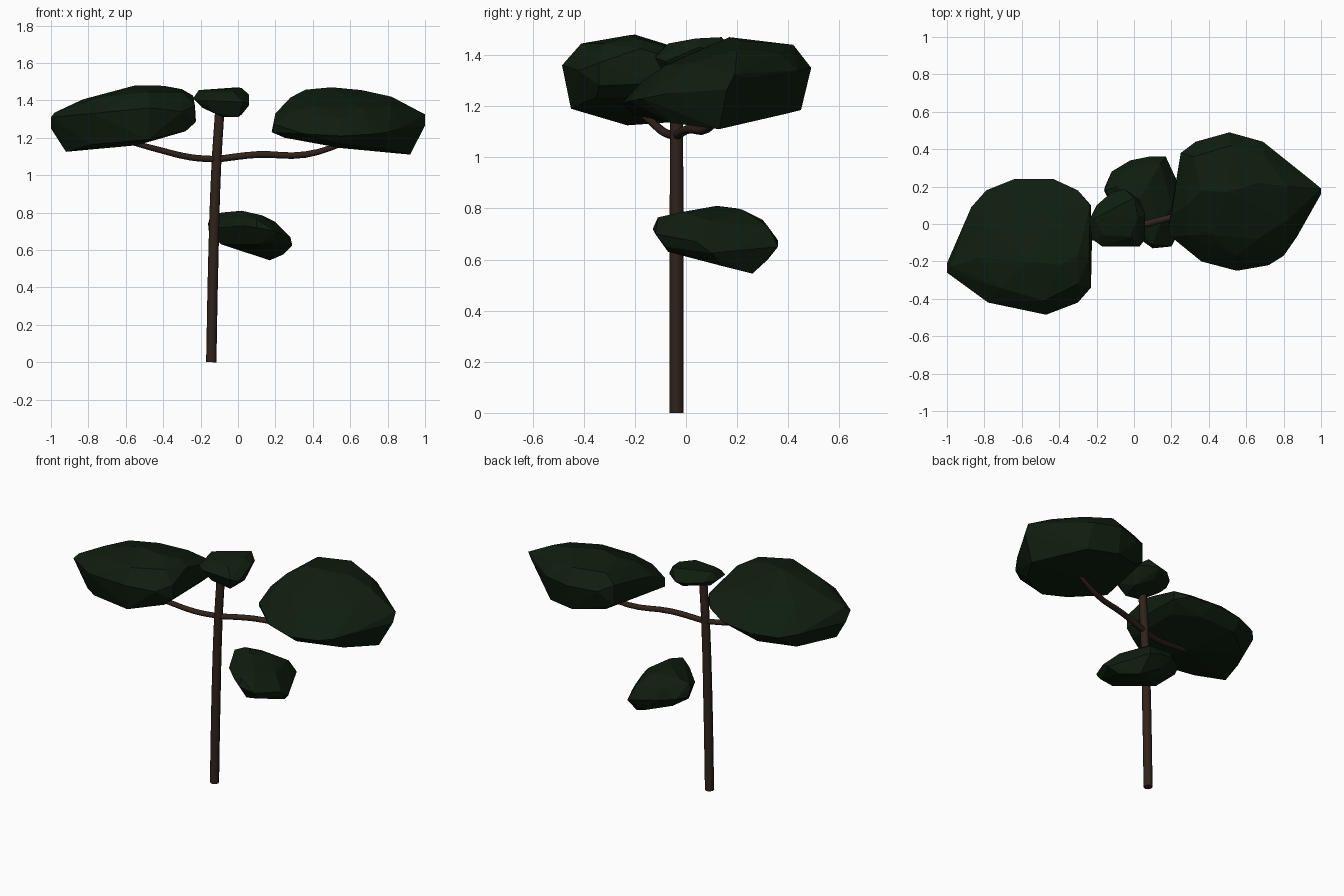
import bpy, bmesh

def material(name, rgb):
    m = bpy.data.materials.new(name)
    m.diffuse_color = (*rgb, 1)
    return m

LEAF = material("dark_leaf", (0.0045, 0.0125, 0.0045))
BARK = material("bark", (0.030, 0.017, 0.011))

def limb(name, path):
    """Round tube along (x, y, z, radius) points."""
    cu = bpy.data.curves.new(name, 'CURVE')
    cu.dimensions = '3D'
    cu.bevel_depth = 1
    cu.bevel_resolution = 2
    cu.use_fill_caps = True
    cu.resolution_u = 4
    sp = cu.splines.new('BEZIER')
    sp.bezier_points.add(len(path) - 1)
    for p, (x, y, z, r) in zip(sp.bezier_points, path):
        p.co, p.radius = (x, y, z), r
        p.handle_left_type = p.handle_right_type = 'AUTO'
    ob = bpy.data.objects.new(name, cu)
    cu.materials.append(BARK)
    bpy.context.collection.objects.link(ob)

def foliage(name, rim, top, bottom):
    """Faceted leaf clump: hull round rim, top and bottom points."""
    bm = bmesh.new()
    for co in rim + top + bottom:
        bm.verts.new(co)
    bmesh.ops.convex_hull(bm, input=bm.verts)
    junk = [v for v in bm.verts if not v.link_faces]
    bmesh.ops.delete(bm, geom=junk, context='VERTS')
    bmesh.ops.recalc_face_normals(bm, faces=bm.faces)
    me = bpy.data.meshes.new(name)
    bm.to_mesh(me)
    bm.free()
    me.materials.append(LEAF)
    bpy.context.collection.objects.link(bpy.data.objects.new(name, me))

# Trunk and the two side branches
limb("trunk", [(-.143, -.037, 0, .0275), (-.132, -.037, .55, .0275),
               (-.116, -.037, 1.05, .026), (-.098, -.037, 1.34, .025)])
limb("left_branch", [(-.115, -.037, 1.085, .017), (-.25, -.08, 1.095, .017),
                     (-.42, -.13, 1.135, .016), (-.62, -.19, 1.19, .013)])
limb("right_branch", [(-.115, -.037, 1.085, .018), (.10, .01, 1.11, .018),
                      (.36, .08, 1.11, .017), (.62, .15, 1.19, .013)])

# Left canopy: high at the front, sloping down to the back
foliage("left_canopy",
    [(-1, -.21, 1.25), (-1, -.26, 1.31), (-.78, -.42, 1.33), (-.47, -.485, 1.36),
     (-.30, -.42, 1.34), (-.23, -.34, 1.37), (-.23, -.34, 1.28), (-.225, -.1, 1.29),
     (-.235, .1, 1.35), (-.23, .1, 1.29), (-.30, .18, 1.30), (-.43, .24, 1.27),
     (-.64, .24, 1.25), (-.79, .18, 1.24), (-.87, .09, 1.25)],
    [(-.98, -.23, 1.335), (-.72, -.34, 1.42), (-.48, -.41, 1.445), (-.30, -.32, 1.445),
     (-.24, -.18, 1.425), (-.30, -.17, 1.46), (-.40, -.22, 1.478), (-.55, -.2, 1.48),
     (-.40, .06, 1.40), (-.62, .08, 1.38), (-.78, 0, 1.385), (-.83, -.18, 1.405),
     (-.55, .17, 1.33)],
    [(-.92, -.23, 1.125), (-.78, -.36, 1.165), (-.48, -.45, 1.19), (-.28, -.35, 1.235),
     (-.28, .02, 1.24), (-.54, -.15, 1.16), (-.42, .14, 1.22), (-.64, .18, 1.18),
     (-.83, .05, 1.145)])

# Right canopy: high at the back, sloping down to the front
foliage("right_canopy",
    [(.18, -.04, 1.23), (.20, .05, 1.33), (.23, .18, 1.25), (.25, .38, 1.38),
     (.25, .38, 1.25), (.33, .44, 1.34), (.51, .49, 1.35), (.69, .44, 1.34),
     (.94, .24, 1.31), (1, .19, 1.325), (1, .16, 1.265), (.87, -.07, 1.25),
     (.80, -.17, 1.23), (.72, -.22, 1.22), (.55, -.25, 1.21), (.36, -.2, 1.22),
     (.20, -.07, 1.27)],
    [(.28, .1, 1.415), (.36, .18, 1.457), (.50, .17, 1.47), (.66, .22, 1.455),
     (.52, .42, 1.44), (.32, .36, 1.435), (.82, .2, 1.42), (.70, .36, 1.41),
     (.82, .02, 1.37), (.66, -.08, 1.36), (.42, -.06, 1.37), (.28, -.06, 1.34),
     (.55, -.17, 1.30)],
    [(.92, .13, 1.11), (.55, .12, 1.145), (.25, 0, 1.20), (.31, .38, 1.21),
     (.50, .45, 1.185), (.70, .39, 1.17), (.80, -.06, 1.135), (.56, -.2, 1.165),
     (.38, -.13, 1.185)])

# Small crown on the trunk tip
foliage("crown",
    [(-.24, .02, 1.41), (-.225, -.08, 1.40), (-.17, -.12, 1.40), (.03, -.12, 1.39),
     (.06, -.08, 1.375), (.06, .05, 1.43), (.03, .13, 1.42), (-.05, .185, 1.41),
     (-.12, .17, 1.41), (-.20, .10, 1.41)],
    [(-.21, .03, 1.455), (-.16, -.06, 1.445), (-.02, -.07, 1.445), (.02, .04, 1.465),
     (.00, .14, 1.47), (-.09, .12, 1.445)],
    [(-.19, .02, 1.36), (-.13, -.09, 1.335), (-.08, -.06, 1.31), (.00, -.08, 1.31),
     (.02, .04, 1.325), (-.06, .12, 1.36)])

# Low clump behind the trunk
foliage("low_clump",
    [(-.16, .18, .74), (-.155, .2, .69), (-.12, .28, .70), (-.02, .34, .69),
     (.08, .36, .675), (.17, .36, .65), (.23, .22, .65), (.29, .10, .625),
     (.28, .04, .67), (.20, -.12, .70), (.10, -.13, .72), (.03, -.08, .73),
     (-.10, .05, .72)],
    [(-.15, .18, .775), (-.09, .20, .80), (.02, .12, .81), (.08, .22, .795),
     (.13, -.02, .785), (.10, -.11, .765), (.20, .10, .75), (.14, .32, .73),
     (-.04, .30, .755)],
    [(.17, .26, .545), (.06, .32, .60), (-.06, .22, .62), (-.09, .10, .63),
     (.08, .12, .59), (.11, -.07, .63), (.20, -.08, .65), (.24, .14, .575)])
